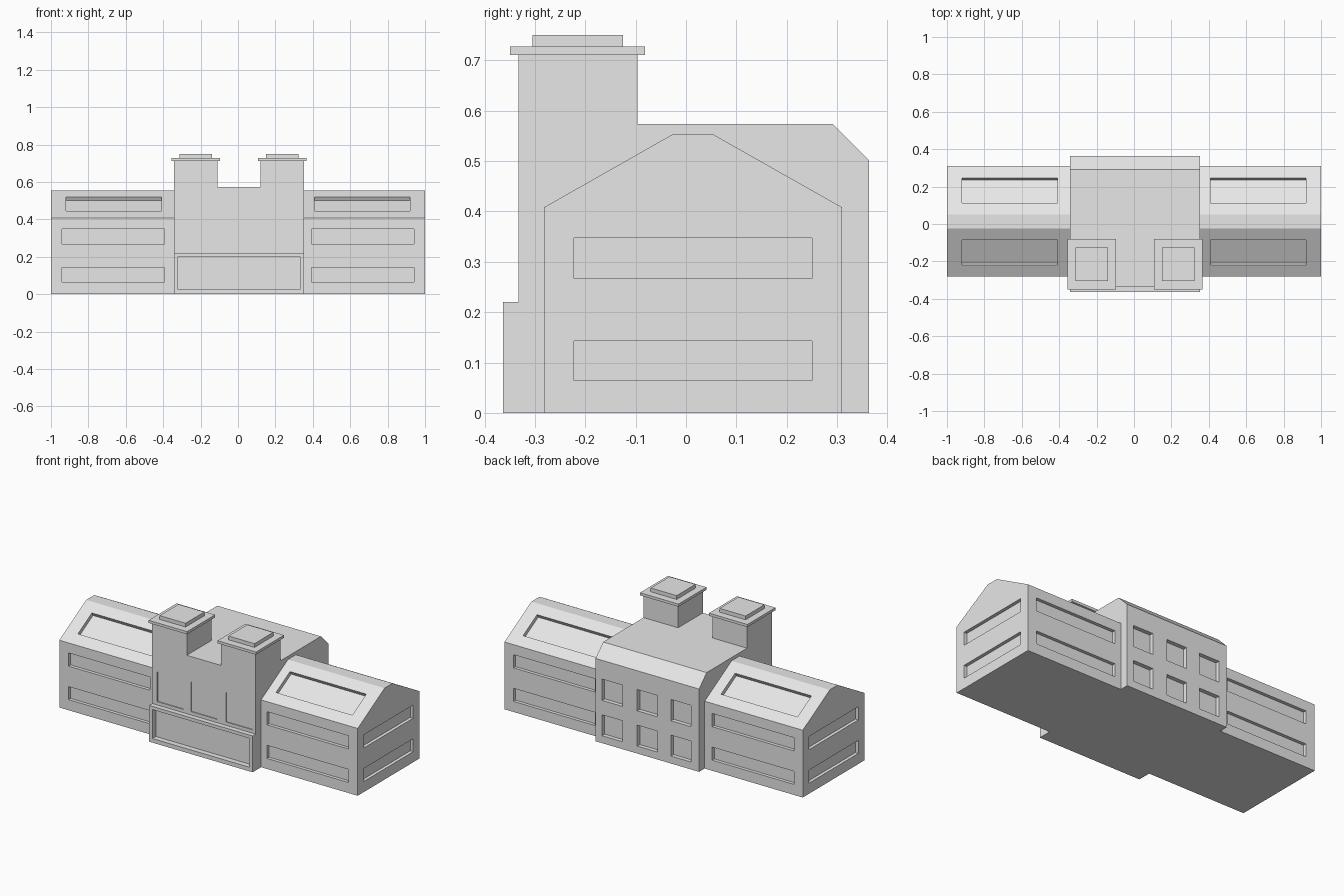
import bpy, bmesh
from mathutils import Vector

if "Cube" in bpy.data.objects:
    bpy.data.objects.remove(bpy.data.objects["Cube"])

stone = bpy.data.materials.new("light grey")
stone.diffuse_color = (0.8, 0.8, 0.8, 1)
stone.use_nodes = True
stone.node_tree.nodes["Principled BSDF"].inputs["Base Color"].default_value = stone.diffuse_color


def add_prism(bm, profile, x0, x1):
    """Closed (y, z) profile extruded from x0 to x1."""
    a = [bm.verts.new((x0, y, z)) for y, z in profile]
    b = [bm.verts.new((x1, y, z)) for y, z in profile]
    n = len(profile)
    bm.faces.new(a)
    bm.faces.new(b[::-1])
    for i in range(n):
        j = (i + 1) % n
        bm.faces.new((a[j], a[i], b[i], b[j]))


def box(x0, x1, y0, y1, z0, z1):
    return [(y0, z0), (y1, z0), (y1, z1), (y0, z1)], x0, x1


def make(name, prisms):
    bm = bmesh.new()
    for p in prisms:
        add_prism(bm, *p)
    bmesh.ops.recalc_face_normals(bm, faces=bm.faces)
    me = bpy.data.meshes.new(name)
    bm.to_mesh(me)
    bm.free()
    me.materials.append(stone)
    ob = bpy.data.objects.new(name, me)
    bpy.context.collection.objects.link(ob)
    return ob


def carve(ob, prisms):
    """Cut recesses into ob, then drop the cutter."""
    cutter = make("recess_cutter", prisms)
    cutter.hide_render = True
    mod = ob.modifiers.new("recesses", 'BOOLEAN')
    mod.operation = 'DIFFERENCE'
    mod.solver = 'EXACT'
    mod.object = cutter
    bpy.context.view_layer.objects.active = ob
    bpy.ops.object.modifier_apply(modifier=mod.name)
    bpy.data.objects.remove(cutter)


def roof_recess(eave, ridge, x0, x1, depth=0.023):
    """Slot cut square to the roof slope."""
    e, r = Vector(eave), Vector(ridge)
    d = r - e
    n = Vector((-d.y, d.x)).normalized()
    if n.y < 0:
        n = -n
    lo, hi = e + d * 0.245, e + d * 0.765
    pts = [lo - n * depth, hi - n * depth, hi + n * 0.03, lo + n * 0.03]
    return [tuple(p) for p in pts], x0, x1


# Side wings with gambrel-like roof, long windows and roof lights
F, B, EAVE, TOP = -0.282, 0.31, 0.408, 0.554
wing_profile = [(F, 0), (B, 0), (B, EAVE), (0.052, TOP), (-0.025, TOP), (F, EAVE)]
D = 0.02
for name, s in (("left_wing", -1), ("right_wing", 1)):
    wing = make(name, [(wing_profile, s * 0.33, s * 1.0)])
    cuts = []
    for z0, z1 in ((0.064, 0.143), (0.267, 0.347)):
        cuts.append(box(s * 0.3925, s * 0.94, F - 0.05, F + D, z0, z1))
        cuts.append(box(s * 0.3925, s * 0.94, B - D, B + 0.05, z0, z1))
        cuts.append(box(s * (1 - D), s * 1.05, -0.222, 0.25, z0, z1))
    cuts.append(roof_recess((F, EAVE), (-0.025, TOP), s * 0.408, s * 0.92))
    cuts.append(roof_recess((B, EAVE), (0.052, TOP), s * 0.408, s * 0.92))
    carve(wing, cuts)

# Central block with front ledge and chamfered rear roof edge
L, R = -0.342, 0.352
block = make("central_block", [([(-0.363, 0), (0.363, 0), (0.363, 0.502), (0.291, 0.574),
                                 (-0.333, 0.574), (-0.333, 0.22), (-0.363, 0.22)], L, R)])
cuts = [box(-0.32, 0.332, -0.42, -0.33, 0.025, 0.2)]      # entrance recess
for cx in (-0.221, 0.005, 0.241):
    # shallow front panels
    cuts.append(box(cx - 0.088, cx + 0.088, -0.36, -0.327, 0.24, 0.42))
    # rear windows
    for z0, z1 in ((0.045, 0.172), (0.259, 0.388)):
        cuts.append(box(cx - 0.068, cx + 0.068, 0.338, 0.42, z0, z1))
carve(block, cuts)

# Twin towers with stepped caps
for name, x0, x1 in (("left_tower", L, -0.11), ("right_tower", 0.12, R)):
    make(name, [box(x0, x1, -0.333, -0.096, 0.574, 0.711)])
    make(name + "_cap", [box(x0 - 0.013, x1 + 0.013, -0.349, -0.081, 0.711, 0.727)])
    make(name + "_cap_top", [box(x0 + 0.03, x1 - 0.028, -0.305, -0.125, 0.727, 0.75)])
